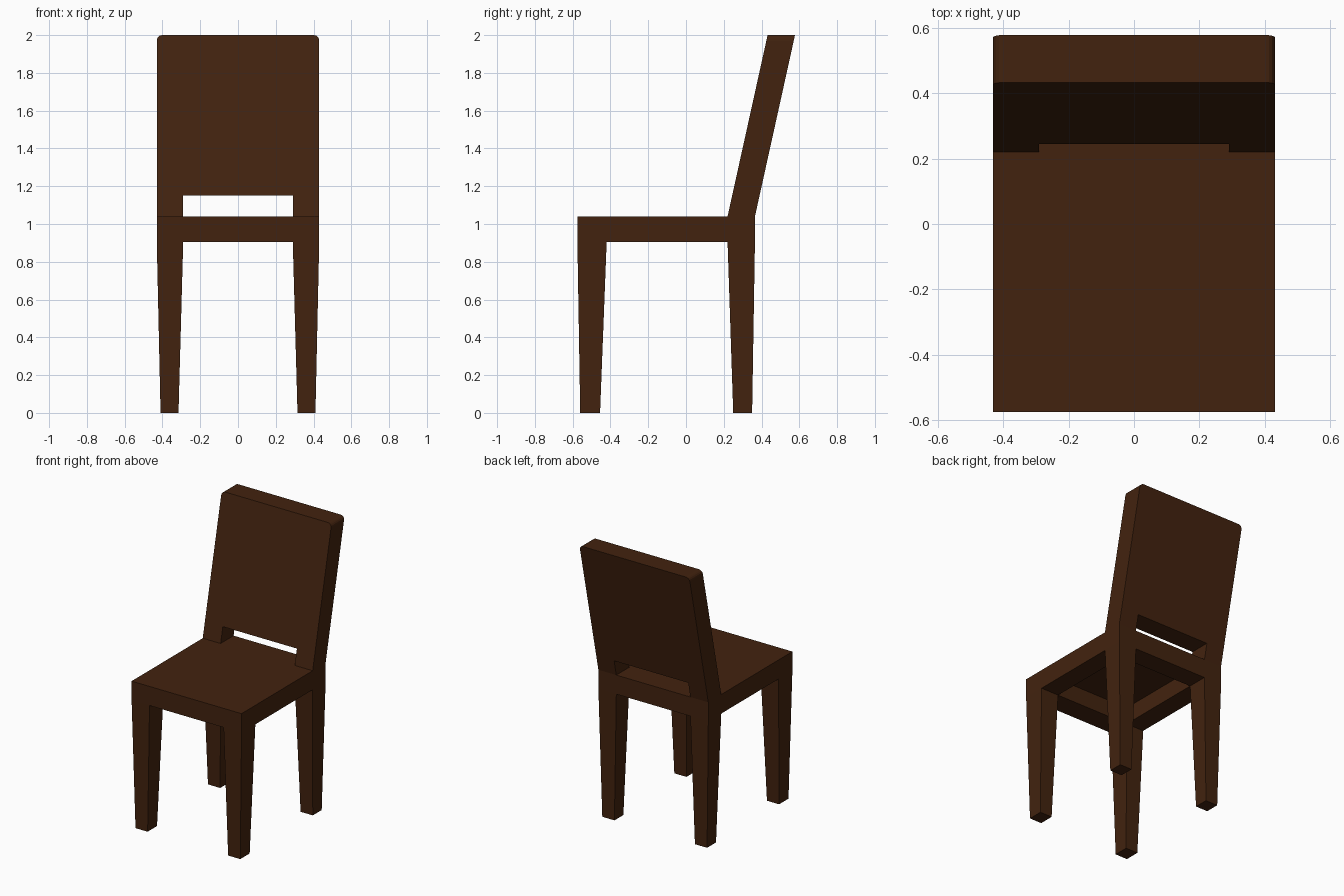
import bpy
import bmesh
from math import sin, cos, pi

cube = bpy.data.objects.get("Cube")
if cube:
    bpy.data.objects.remove(cube, do_unlink=True)

# Single wood colour
wood = bpy.data.materials.new("dark_brown_wood")
wood.use_nodes = True
color = (0.055, 0.0165, 0.0046, 1.0)
wood.diffuse_color = color
bsdf = wood.node_tree.nodes["Principled BSDF"]
bsdf.inputs["Base Color"].default_value = color
bsdf.inputs["Roughness"].default_value = 0.8

# Main dimensions
OUT_X, IN_X = 0.43, 0.29
FRONT, FRONT_IN = -0.575, -0.42
BACK_IN, BACK = 0.22, 0.365
APRON_Z, SEAT_Z, TOP_Z = 0.905, 1.04, 2.0
LEAN = 0.212 / (TOP_Z - SEAT_Z)


def finish(bm, name):
    bmesh.ops.recalc_face_normals(bm, faces=bm.faces)
    mesh = bpy.data.meshes.new(name)
    bm.to_mesh(mesh)
    bm.free()
    mesh.materials.append(wood)
    obj = bpy.data.objects.new(name, mesh)
    bpy.context.collection.objects.link(obj)
    return obj


def ring(bm, x0, x1, y0, y1, z):
    corners = ((x0, y0), (x1, y0), (x1, y1), (x0, y1))
    return [bm.verts.new((x, y, z)) for x, y in corners]


def bridge(bm, a, b):
    n = len(a)
    for i in range(n):
        j = (i + 1) % n
        bm.faces.new((a[i], a[j], b[j], b[i]))


# Seat: solid top with an apron around a hollow underside
bm = bmesh.new()
rings = [
    ring(bm, -OUT_X, OUT_X, FRONT, BACK, SEAT_Z),
    ring(bm, -OUT_X, OUT_X, FRONT, BACK, APRON_Z),
    ring(bm, -IN_X, IN_X, FRONT_IN, BACK_IN, APRON_Z),
    ring(bm, -IN_X, IN_X, FRONT_IN, BACK_IN, SEAT_Z - 0.015),
]
for a, b in zip(rings, rings[1:]):
    bridge(bm, a, b)
bm.faces.new(rings[0])
bm.faces.new(rings[-1])
finish(bm, "seat")


# Tapered legs
def leg(name, side, top_y, foot_y):
    bm = bmesh.new()
    top = ring(bm, side * IN_X, side * OUT_X, *top_y, APRON_Z)
    foot = ring(bm, side * 0.315, side * 0.41, *foot_y, 0)
    bridge(bm, top, foot)
    bm.faces.new(top)
    bm.faces.new(foot)
    finish(bm, name)


for side, label in ((1, "left"), (-1, "right")):
    leg("front_leg_" + label, side, (FRONT, FRONT_IN), (-0.56, -0.455))
    leg("back_leg_" + label, side, (BACK_IN, BACK), (0.25, 0.35))

# Leaning backrest: panel outline with a slot at the bottom and rounded top
SLOT_Z, R, STEPS = 1.15, 0.028, 4
half = [(IN_X, SLOT_Z), (IN_X, SEAT_Z), (OUT_X, SEAT_Z)]
for i in range(STEPS + 1):
    t = i / STEPS * pi / 2
    half.append((OUT_X - R + R * cos(t), TOP_Z - R + R * sin(t)))
outline = half + [(-x, z) for x, z in reversed(half)]

bm = bmesh.new()
sides = [
    [bm.verts.new((x, y + (z - SEAT_Z) * LEAN, z)) for x, z in outline]
    for y in (BACK_IN, BACK)
]
bridge(bm, *sides)
for loop in sides:
    bm.faces.new(loop)
finish(bm, "backrest")
